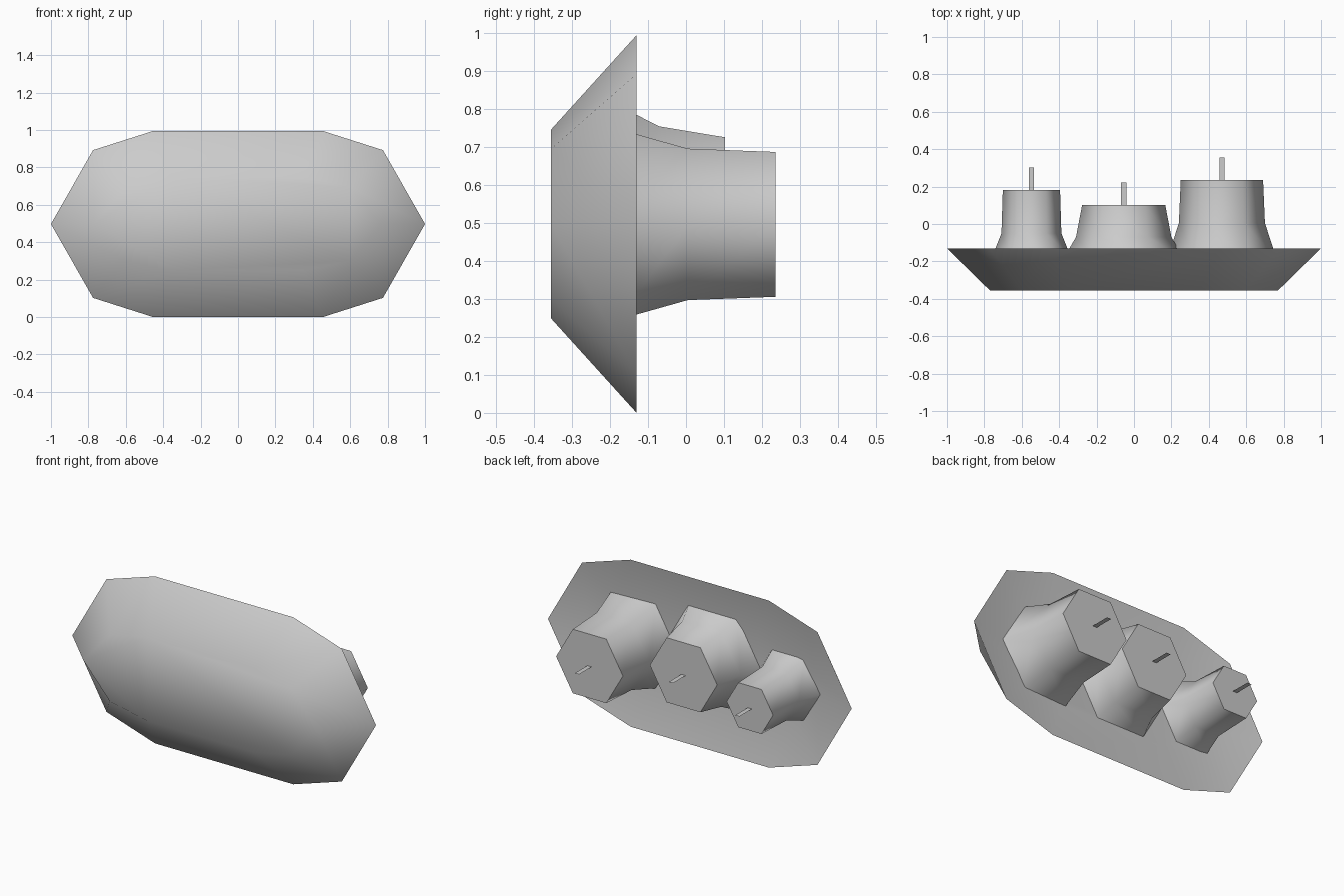
import bpy, bmesh, math

cube = bpy.data.objects.get("Cube")
if cube:
    bpy.data.objects.remove(cube, do_unlink=True)

grey = bpy.data.materials.new("plain_grey")
grey.use_nodes = True
colour = (0.6, 0.6, 0.6, 1)
grey.diffuse_color = colour
grey.node_tree.nodes["Principled BSDF"].inputs["Base Color"].default_value = colour


def finish(name, bm):
    mesh = bpy.data.meshes.new(name)
    bm.to_mesh(mesh)
    bm.free()
    mesh.materials.append(grey)
    obj = bpy.data.objects.new(name, mesh)
    bpy.context.collection.objects.link(obj)
    bpy.ops.object.select_all(action='DESELECT')
    obj.select_set(True)
    bpy.context.view_layer.objects.active = obj
    bpy.ops.object.shade_smooth_by_angle(angle=math.radians(75))


def loft(name, rings):
    """Bridge matching rings of points and close both ends."""
    bm = bmesh.new()
    loops = [[bm.verts.new(p) for p in ring] for ring in rings]
    for a, b in zip(loops, loops[1:]):
        for i in range(len(a)):
            j = (i + 1) % len(a)
            bm.faces.new((a[i], a[j], b[j], b[i]))
    bm.faces.new(loops[0])
    bm.faces.new(loops[-1])
    bmesh.ops.recalc_face_normals(bm, faces=bm.faces)
    finish(name, bm)


# Shell: ten-sided body with a smaller front face and a shallow dished back
MID = 0.497
quarter = [(1, 0), (0.775, 0.395), (0.455, 0.497)]
half = quarter + [(-x, z) for x, z in reversed(quarter)]
outline = half + [(x, -z) for x, z in reversed(half[1:-1])]


def shell_ring(y, sx, sz):
    return [(x * sx, y, MID + z * sz) for x, z in outline]


loft("shell", [shell_ring(-0.178, 0.77, 0.5), shell_ring(-0.13, 1, 1),
               shell_ring(-0.355, 0.77, 0.5)])


# Pegs: flared hexagonal posts, each with a thin flat pin
def peg(name, x, z, profile):
    rings = [[(x + r * math.cos(i * math.pi / 3), y, z + r * math.sin(i * math.pi / 3))
              for i in range(6)] for y, r in profile]
    loft(name + "_peg", rings)
    tip = profile[-1][0]
    bm = bmesh.new()
    bm.faces.new([bm.verts.new((x + dx, tip + dy, z)) for dx, dy in
                  ((-0.014, 0), (0.014, 0), (0.014, 0.119), (-0.014, 0.119))])
    finish(name + "_pin", bm)


peg("right", -0.548, 0.497, [(-0.18, 0.212), (-0.05, 0.16), (0.182, 0.153)])
peg("middle", -0.055, 0.533, [(-0.18, 0.319), (-0.07, 0.255), (0.102, 0.222)])
peg("left", 0.47, 0.496, [(-0.18, 0.29), (0.005, 0.23), (0.236, 0.22)])
